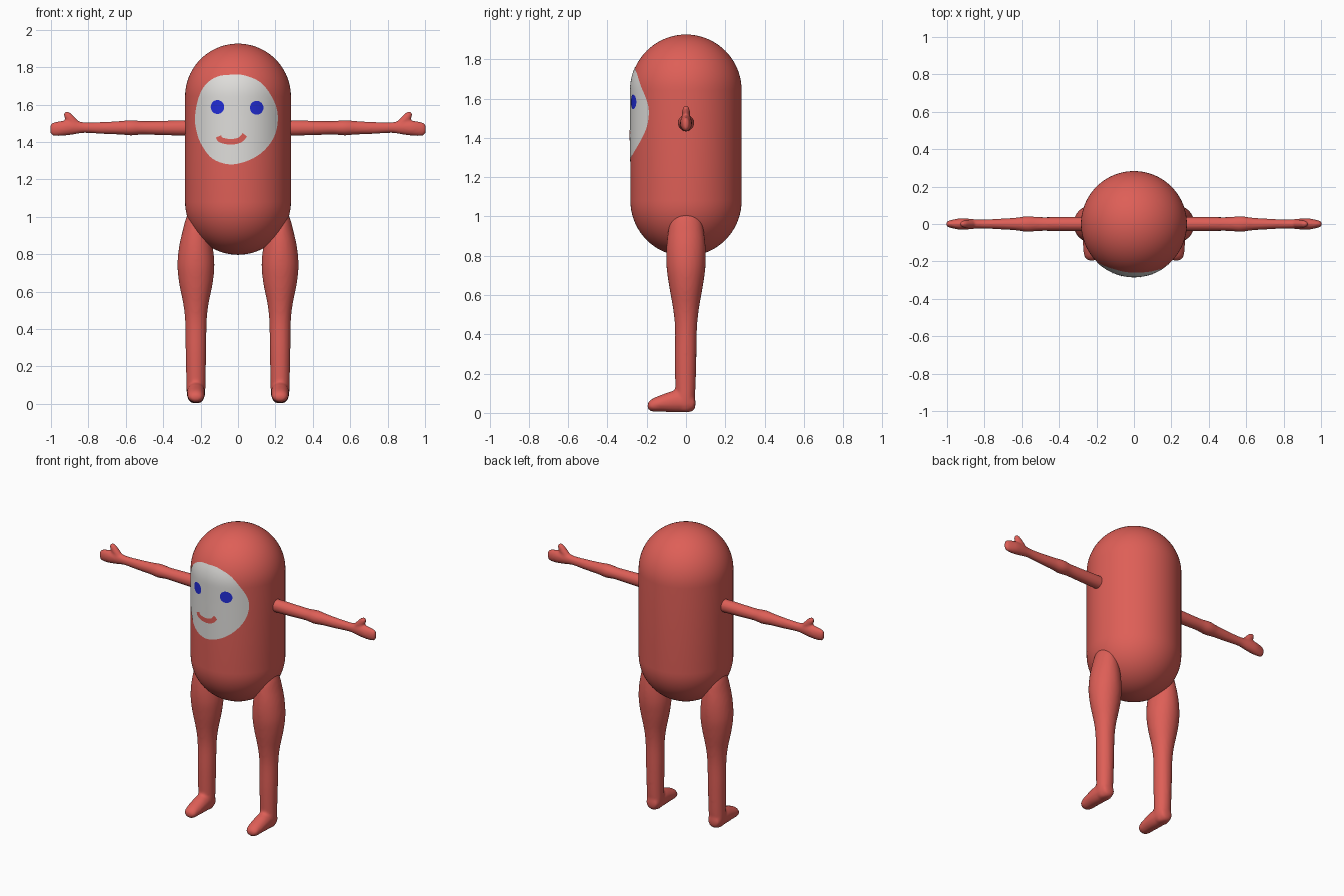
import bpy, bmesh, math
from mathutils import Vector

if "Cube" in bpy.data.objects:
    bpy.data.objects.remove(bpy.data.objects["Cube"])

R, LOW, HIGH = 0.283, 1.08, 1.643      # body radius, start and end of its straight part


def material(name, rgb):
    m = bpy.data.materials.new(name)
    m.diffuse_color = (*rgb, 1)
    m.use_nodes = True
    m.node_tree.nodes["Principled BSDF"].inputs["Base Color"].default_value = m.diffuse_color
    return m


RED = material("red", (0.73, 0.114, 0.095))
WHITE = material("white", (0.74, 0.73, 0.71))
BLUE = material("blue", (0.016, 0.026, 0.68))


def spline(pts, steps, closed=False):
    """Catmull-Rom curve through tuples of any length."""
    n, out = len(pts), []
    get = (lambda i: pts[i % n]) if closed else (lambda i: pts[min(max(i, 0), n - 1)])
    for i in range(n if closed else n - 1):
        for s in range(steps):
            t = s / steps
            out.append(tuple(
                0.5 * (2 * b + (c - a) * t + (2 * a - 5 * b + 4 * c - d) * t * t
                       + (3 * b - a - 3 * c + d) * t ** 3)
                for a, b, c, d in zip(get(i - 1), get(i), get(i + 1), get(i + 2))))
    return out if closed else out + [pts[-1]]


def loft(bm, rings, axis, sides=32):
    """Closed tube through elliptical rings (x, y, z, radius u, radius v)."""
    u, v = {"x": ((0, 1, 0), (0, 0, 1)), "y": ((1, 0, 0), (0, 0, 1)),
            "z": ((1, 0, 0), (0, 1, 0))}[axis]
    u, v = Vector(u), Vector(v)
    loops = []
    for x, y, z, ru, rv in rings:
        angles = [2 * math.pi * k / sides for k in range(sides)]
        loops.append([bm.verts.new(Vector((x, y, z)) + u * ru * math.cos(a) + v * rv * math.sin(a))
                      for a in angles])
    for a, b in zip(loops, loops[1:]):
        for k in range(sides):
            j = (k + 1) % sides
            bm.faces.new((a[k], a[j], b[j], b[k]))
    bm.faces.new(loops[0])
    bm.faces.new(loops[-1])


def finish(name, bm, mat):
    me = bpy.data.meshes.new(name)
    bm.to_mesh(me)
    bm.free()
    me.materials.append(mat)
    me.shade_smooth()
    ob = bpy.data.objects.new(name, me)
    bpy.context.collection.objects.link(ob)
    return ob


def limb(name, tubes, voxel):
    """Blend overlapping tubes into one smooth limb and mirror it."""
    bm = bmesh.new()
    for axis, rings in tubes:
        loft(bm, spline(rings, 4), axis)
    bmesh.ops.recalc_face_normals(bm, faces=bm.faces)
    ob = finish(name, bm, RED)
    rm = ob.modifiers.new("blend", "REMESH")
    rm.mode = "VOXEL"
    rm.voxel_size = voxel
    rm.use_smooth_shade = True
    sm = ob.modifiers.new("soften", "SMOOTH")
    sm.factor, sm.iterations = 0.5, 4
    mi = ob.modifiers.new("mirror", "MIRROR")
    mi.use_axis = (True, False, False)


def sheet(name, rows, closed, lift, mat):
    """Thin painted patch of (x, z) rows laid on the front of the body."""
    bm = bmesh.new()

    def place(p):
        x, z = p
        dz = max(0, z - HIGH, LOW - z)
        return bm.verts.new((x, -math.sqrt(max((R + lift) ** 2 - x * x - dz * dz, 0)), z))
    grid = [[place(p) for p in row] for row in rows]
    n = len(rows[0])
    for a, b in zip(grid, grid[1:]):
        for k in range(n if closed else n - 1):
            j = (k + 1) % n
            bm.faces.new((a[k], a[j], b[j], b[k]))
    if closed:
        bm.faces.new(grid[-1])
    bm.normal_update()
    bmesh.ops.reverse_faces(bm, faces=[f for f in bm.faces if f.normal.y > 0])
    finish(name, bm, mat)


def disc(name, outline, centre, lift, mat, rings=12):
    cx, cz = centre
    rows = [[(cx + (x - cx) * k / rings, cz + (z - cz) * k / rings) for x, z in outline]
            for k in range(rings, 0, -1)]
    sheet(name, rows, True, lift, mat)


# Capsule body
arc = [math.radians(a) for a in [0.5] + list(range(5, 91, 5))]
half = [(math.sin(a) * R, math.cos(a) * R) for a in arc]
rings = [(0, 0, LOW - h, r, r) for r, h in half] + [(0, 0, HIGH + h, r, r) for r, h in half[::-1]]
bm = bmesh.new()
loft(bm, rings, "z", 96)
bmesh.ops.recalc_face_normals(bm, faces=bm.faces)
finish("body", bm, RED)

# Arms with hand and thumb
limb("arms", [
    ("x", [(0.20, 0, 1.475, 0.038, 0.042), (0.30, 0, 1.475, 0.038, 0.041),
           (0.42, 0, 1.475, 0.037, 0.038), (0.51, 0, 1.476, 0.037, 0.036),
           (0.57, 0, 1.476, 0.042, 0.041), (0.63, 0, 1.476, 0.034, 0.036),
           (0.72, 0, 1.475, 0.028, 0.032), (0.82, 0, 1.477, 0.024, 0.028),
           (0.88, 0, 1.478, 0.028, 0.038), (0.93, 0, 1.474, 0.030, 0.040),
           (0.97, 0, 1.470, 0.023, 0.038), (0.995, 0, 1.469, 0.016, 0.032),
           (1.004, 0, 1.469, 0.007, 0.016)]),
    ("z", [(0.870, 0, 1.47, 0.030, 0.022), (0.882, 0, 1.505, 0.034, 0.022),
           (0.902, 0, 1.535, 0.027, 0.020), (0.912, 0, 1.553, 0.019, 0.015),
           (0.914, 0, 1.562, 0.008, 0.007)]),
], 0.007)

# Legs with feet
limb("legs", [
    ("z", [(0.225, 0, 1.05, 0.012, 0.015), (0.225, 0, 1.03, 0.035, 0.045),
           (0.225, 0, 0.99, 0.054, 0.075), (0.225, 0, 0.93, 0.070, 0.090),
           (0.225, 0, 0.84, 0.090, 0.100), (0.225, 0, 0.74, 0.099, 0.099),
           (0.225, 0, 0.64, 0.089, 0.085), (0.225, 0, 0.53, 0.067, 0.066),
           (0.225, 0, 0.43, 0.057, 0.056), (0.225, -0.002, 0.28, 0.055, 0.055),
           (0.225, -0.003, 0.14, 0.052, 0.052), (0.225, -0.004, 0.06, 0.050, 0.048),
           (0.225, -0.004, 0.02, 0.040, 0.040), (0.225, -0.004, 0.004, 0.022, 0.025)]),
    ("y", [(0.225, 0.048, 0.05, 0.018, 0.018), (0.225, 0.03, 0.052, 0.042, 0.045),
           (0.225, -0.05, 0.058, 0.049, 0.056), (0.225, -0.12, 0.050, 0.047, 0.044),
           (0.225, -0.17, 0.040, 0.042, 0.033), (0.225, -0.19, 0.036, 0.028, 0.020),
           (0.225, -0.196, 0.036, 0.012, 0.009)]),
], 0.01)

# Face patch
outline = [(-0.03, 1.76), (0.04, 1.755), (0.125, 1.715), (0.187, 1.63), (0.213, 1.54),
           (0.198, 1.44), (0.145, 1.36), (0.065, 1.305), (-0.04, 1.28), (-0.135, 1.31),
           (-0.192, 1.38), (-0.22, 1.45), (-0.23, 1.53), (-0.213, 1.63), (-0.175, 1.705),
           (-0.11, 1.75)]
disc("face", spline(outline, 5, True), (-0.01, 1.53), 0.002, WHITE)

# Eyes
for side, x, z in (("left", -0.11, 1.587), ("right", 0.10, 1.583)):
    ring = [(x + 0.036 * math.cos(k * math.pi / 16), z + 0.037 * math.sin(k * math.pi / 16))
            for k in range(32)]
    disc(side + "_eye", ring, (x, z), 0.004, BLUE, 3)

# Smile
line = spline([(-0.104, 1.43), (-0.092, 1.411), (-0.04, 1.401), (0.008, 1.410), (0.037, 1.438)], 6)
rows = [[], [], []]
for i, (x, z) in enumerate(line):
    a, b = Vector(line[max(i - 1, 0)]), Vector(line[min(i + 1, len(line) - 1)])
    t = (b - a).normalized()
    for row, w in zip(rows, (-0.015, 0, 0.015)):
        row.append((x - t.y * w, z + t.x * w))
sheet("mouth", rows, False, 0.004, RED)
